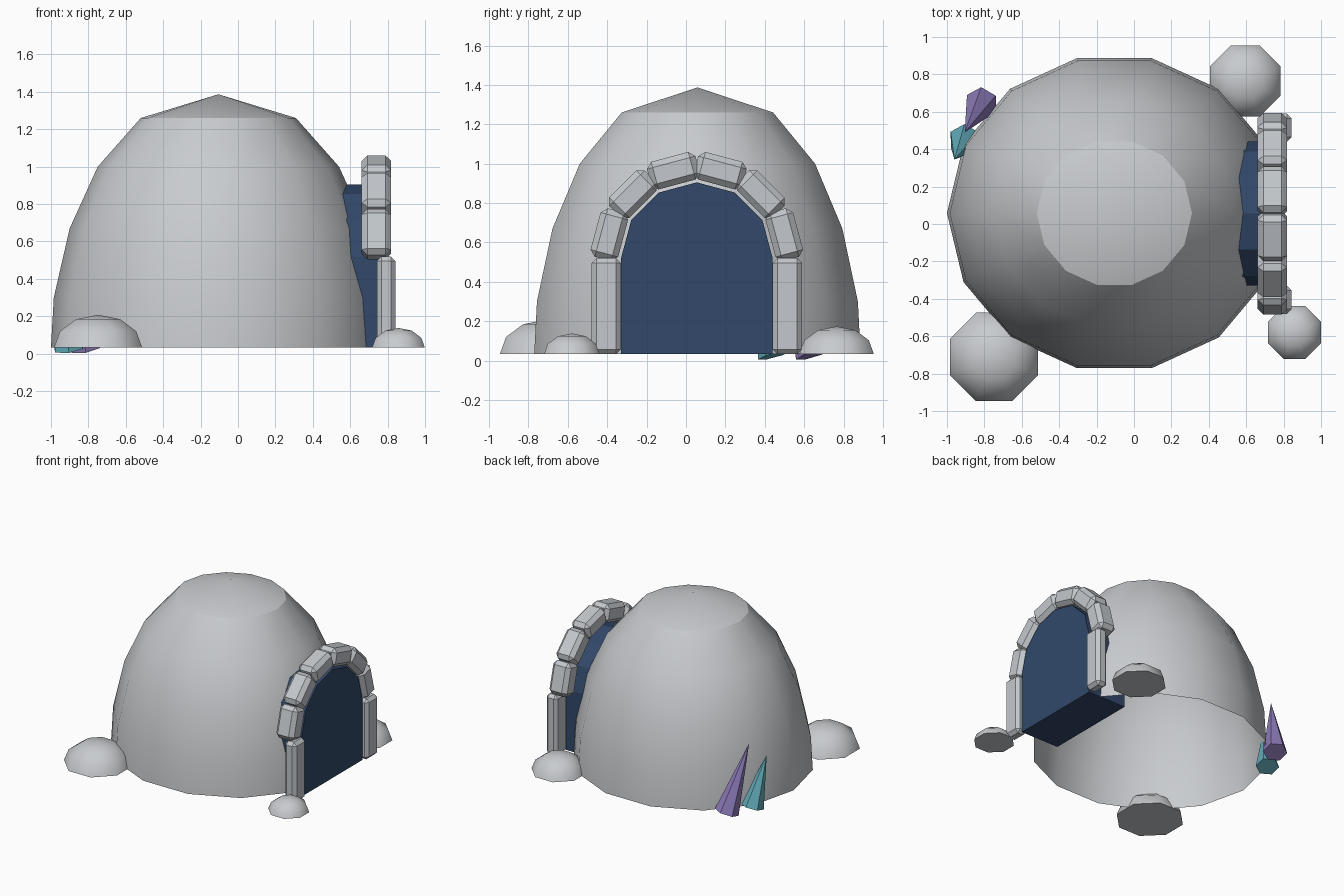
import bpy, bmesh, math
from mathutils import Vector, Matrix

if "Cube" in bpy.data.objects:
    bpy.data.objects.remove(bpy.data.objects["Cube"])

BASE = 0.032          # ground level of dome, rocks and doorway
DOOR_Y = 0.055        # doorway centre line
SPRING_Z = 0.52       # height where the arch begins


def material(name, rgb):
    m = bpy.data.materials.new(name)
    m.diffuse_color = (*rgb, 1)
    m.use_nodes = True
    m.node_tree.nodes["Principled BSDF"].inputs["Base Color"].default_value = m.diffuse_color
    return m


PALE = material("pale_grey", (0.58, 0.60, 0.62))
STONE = material("arch_stone_grey", (0.55, 0.58, 0.61))
NAVY = material("dark_blue", (0.032, 0.066, 0.145))
PURPLE = material("crystal_purple", (0.27, 0.20, 0.49))
TEAL = material("crystal_teal", (0.125, 0.42, 0.50))


def finish(bm, name, mat, smooth=None):
    bmesh.ops.recalc_face_normals(bm, faces=bm.faces)
    me = bpy.data.meshes.new(name)
    bm.to_mesh(me)
    bm.free()
    me.materials.append(mat)
    if smooth:
        for p in me.polygons:
            p.use_smooth = True
        me.set_sharp_from_angle(angle=math.radians(smooth))
    ob = bpy.data.objects.new(name, me)
    bpy.context.collection.objects.link(ob)
    return ob


def lathe(name, profile, sides, centre, sy, phase, mat, cap, smooth):
    """Spin (radius, z) rings around z; the last profile point is the apex."""
    bm = bmesh.new()
    rings = []
    for r, z in profile[:-1]:
        rings.append([bm.verts.new((centre[0] + r * math.cos(a),
                                    centre[1] + r * sy * math.sin(a), z))
                      for a in (phase + math.tau * i / sides for i in range(sides))])
    apex = bm.verts.new((*centre, profile[-1][1]))
    for i in range(sides):
        j = (i + 1) % sides
        for lo, hi in zip(rings, rings[1:]):
            bm.faces.new((lo[i], lo[j], hi[j], hi[i]))
        bm.faces.new((rings[-1][i], rings[-1][j], apex))
    if cap:
        bm.faces.new(rings[0])
    return finish(bm, name, mat, smooth)


def block(name, size, bevel, matrix):
    """Chamfered stone block."""
    bm = bmesh.new()
    bmesh.ops.create_cube(bm, size=1)
    bmesh.ops.scale(bm, vec=size, verts=bm.verts)
    bmesh.ops.bevel(bm, geom=bm.edges[:], offset=bevel, segments=1, affect='EDGES')
    bm.transform(matrix)
    return finish(bm, name, STONE)


def crystal(name, base, tip, radius, mat):
    """Six-sided spike from base centre to tip."""
    base, axis = Vector(base), Vector(tip) - Vector(base)
    bm = bmesh.new()
    bmesh.ops.create_cone(bm, cap_ends=True, segments=6, radius1=radius,
                          radius2=0, depth=axis.length)
    bmesh.ops.remove_doubles(bm, verts=bm.verts, dist=1e-5)
    turn = Vector((0, 0, 1)).rotation_difference(axis).to_matrix().to_4x4()
    bm.transform(Matrix.Translation(base + axis / 2) @ turn)
    return finish(bm, name, mat)


# Dome shell, open underneath
lathe("dome", [(0.895, BASE), (0.88, 0.30), (0.795, 0.67), (0.645, 1.0),
               (0.415, 1.26), (0, 1.387)],
      14, (-0.105, 0.058), 0.95, 0, PALE, False, 30)

# Half-buried boulders
for n, (x, y, r) in enumerate([(-0.748, -0.71, 0.255), (0.858, -0.58, 0.153),
                               (0.595, 0.765, 0.205)], 1):
    prof = [(r * math.cos(math.radians(a)), BASE + 0.69 * r * math.sin(math.radians(a)))
            for a in (0, 30, 60, 90)]
    lathe(f"boulder_{n}", prof, 8, (x, y), 1, math.pi / 8, PALE, True, 50)

# Arched doorway, extruded back into the dome
outline = [(DOOR_Y + 0.385, BASE)]
outline += [(DOOR_Y + 0.385 * math.cos(math.radians(a)),
             SPRING_Z + 0.385 * math.sin(math.radians(a))) for a in range(0, 181, 30)]
outline += [(DOOR_Y - 0.385, BASE)]
bm = bmesh.new()
face = bm.faces.new([bm.verts.new((0.80, y, z)) for y, z in outline])
ext = bmesh.ops.extrude_face_region(bm, geom=[face], use_keep_orig=True)
bmesh.ops.translate(bm, vec=(-0.34, 0, 0),
                    verts=[v for v in ext["geom"] if isinstance(v, bmesh.types.BMVert)])
finish(bm, "doorway", NAVY)

# Door posts
for side, label in ((-1, "left"), (1, "right")):
    block(f"door_post_{label}", (0.10, 0.15, SPRING_Z - BASE), 0.025,
          Matrix.Translation((0.792, DOOR_Y + side * 0.46, (SPRING_Z + BASE) / 2)))

# Arch stones
for i in range(6):
    a = math.radians(15 + 30 * i)
    place = Matrix.Translation((0.74, DOOR_Y + 0.46 * math.cos(a),
                                SPRING_Z + 0.46 * math.sin(a)))
    block(f"arch_stone_{i + 1}", (0.157, 0.145, 0.255), 0.03,
          place @ Matrix.Rotation(a, 4, 'X'))

# Crystals leaning against the back
crystal("purple_crystal", (-0.815, 0.645, 0.03), (-0.905, 0.49, 0.55), 0.09, PURPLE)
crystal("teal_crystal", (-0.905, 0.45, 0.027), (-0.96, 0.345, 0.415), 0.087, TEAL)
